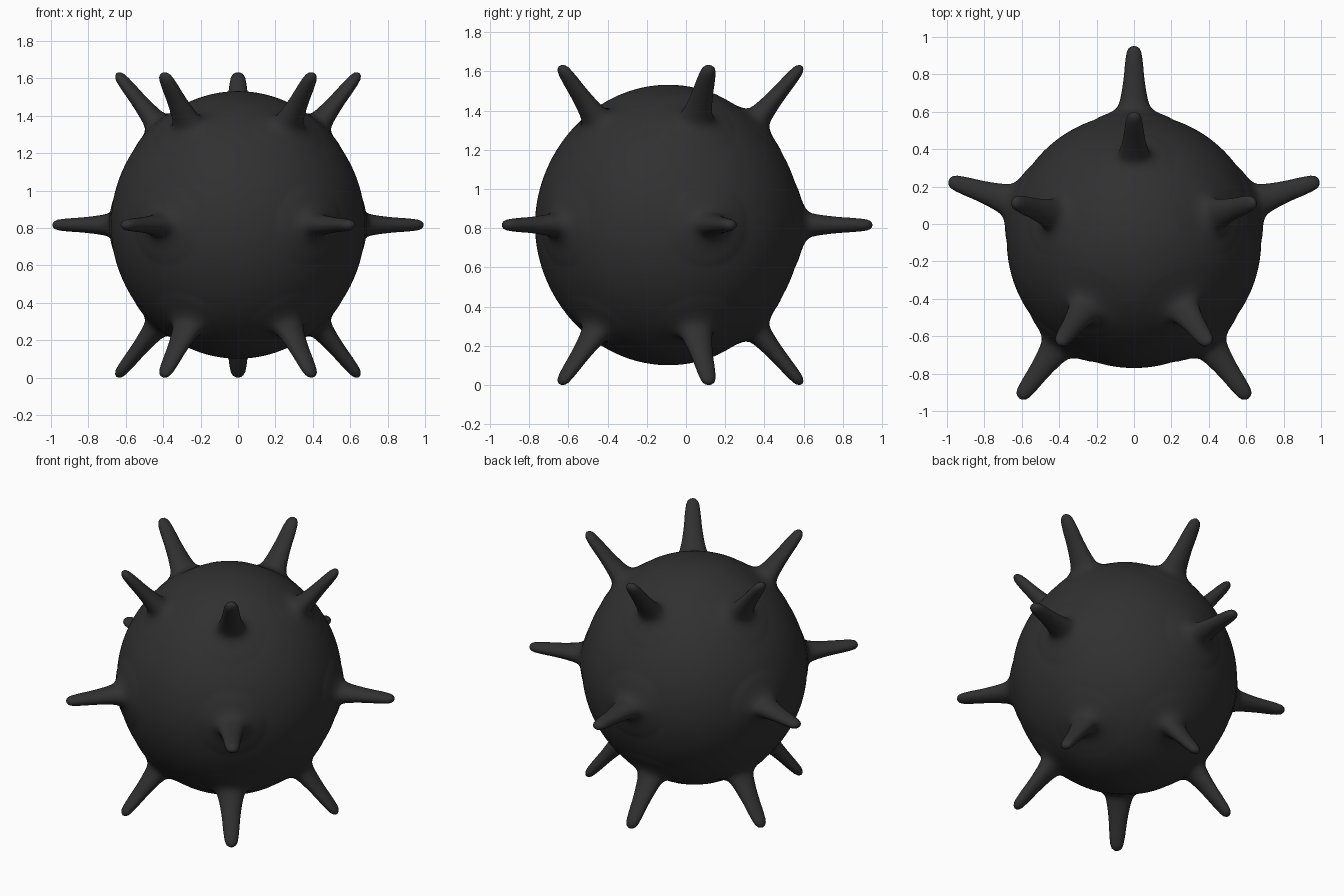
import bpy, bmesh
from math import radians, sin, cos, atan2
from mathutils import Vector

if "Cube" in bpy.data.objects:
    bpy.data.objects.remove(bpy.data.objects["Cube"])

CENTRE = Vector((0, -0.09, 0.82))
PATCH = 0.34          # angular reach of one spike on the ball
# spike profile from tip to base: (distance along axis, half width)
PROFILE = [(1.042, 0), (1.022, 0.034), (0.955, 0.047), (0.87, 0.055),
           (0.785, 0.068), (0.722, 0.085), (0.692, 0.117), (0.678, 0.172),
           (0.642, 0.226)]


def profile_at(u):
    # smooth (Catmull-Rom) interpolation of the profile
    n = len(PROFILE) - 1
    i = min(int(u * n), n - 1)
    t = u * n - i
    p1, p2 = Vector(PROFILE[i]), Vector(PROFILE[i + 1])
    p0 = Vector(PROFILE[i - 1]) if i else Vector((p2.x, -p2.y))
    p3 = Vector(PROFILE[i + 2]) if i + 2 <= n else 2 * p2 - p1
    return 0.5 * (2 * p1 + (p2 - p0) * t + (2 * p0 - 5 * p1 + 4 * p2 - p3) * t**2
                  + (3 * p1 - p0 - 3 * p2 + p3) * t**3)


def smoothstep(a, b, x):
    t = max(0, min(1, (x - a) / (b - a)))
    return t * t * (3 - 2 * t)


# three rings of five spikes: axis, sideways and lengthwise cross directions
spikes = []
for elev, stretch in ((0, 1.0), (50, 1.018), (-50, 1.018)):
    for k in range(5):
        az, el = radians(90 + 72 * k), radians(elev)
        axis = Vector((cos(az) * cos(el), sin(az) * cos(el), sin(el)))
        side = Vector((-sin(az), cos(az), 0))
        spikes.append((axis, side, axis.cross(side), stretch))

# ball with spikes drawn smoothly out of its surface
bm = bmesh.new()
bmesh.ops.create_icosphere(bm, subdivisions=7, radius=1)
if len(bm.faces) > 250000:
    bm.free()
    bm = bmesh.new()
    bmesh.ops.create_icosphere(bm, subdivisions=6, radius=1)
for v in bm.verts:
    d = v.co.normalized()
    pos = d * (0.68 + 0.035 * abs(d.z) ** 3)
    for axis, side, up, stretch in spikes:
        if d.dot(axis) < cos(PATCH):
            continue
        theta = d.angle(axis)
        u = theta / PATCH
        h, w = profile_at(u)
        phi = atan2(d.dot(up), d.dot(side))
        flat = 0.74 + 0.26 * smoothstep(0.55, 1, u)
        h *= 1 + (stretch - 1) * (1 - u)
        tip = axis * h + side * (w * cos(phi)) + up * (w * flat * sin(phi))
        pos = tip.lerp(pos, smoothstep(0.65, 1, u))
        break
    v.co = pos + CENTRE

# stand on the floor
low = min(v.co.z for v in bm.verts)
for v in bm.verts:
    v.co.z -= low
for f in bm.faces:
    f.smooth = True
mesh = bpy.data.meshes.new("spiked_ball")
bm.to_mesh(mesh)
bm.free()
ball = bpy.data.objects.new("spiked_ball", mesh)
bpy.context.collection.objects.link(ball)

# dark colour
mat = bpy.data.materials.new("dark_grey")
mat.diffuse_color = (0.03, 0.03, 0.03, 1)
mat.use_nodes = True
mat.node_tree.nodes["Principled BSDF"].inputs["Base Color"].default_value = mat.diffuse_color
mesh.materials.append(mat)
